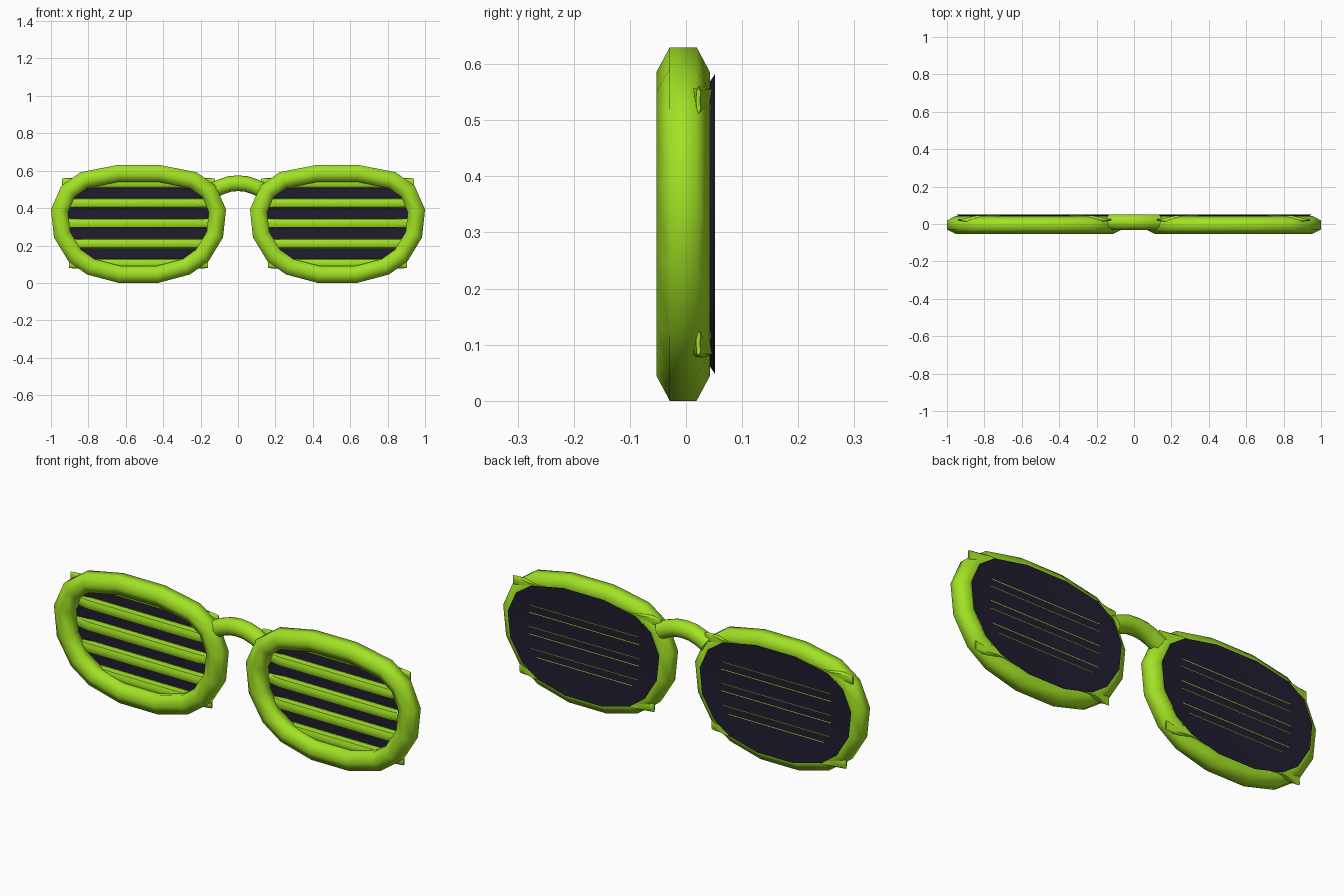
import bpy, bmesh, math
from mathutils import Vector

if "Cube" in bpy.data.objects:
    bpy.data.objects.remove(bpy.data.objects["Cube"])

def material(name, rgb):
    m = bpy.data.materials.new(name)
    m.diffuse_color = (*rgb, 1)
    m.use_nodes = True
    m.node_tree.nodes["Principled BSDF"].inputs["Base Color"].default_value = m.diffuse_color
    return m

GREEN = material("lime green", (0.36, 0.76, 0.018))
DARK = material("dark tint", (0.014, 0.012, 0.028))
CX, CZ = 0.532, 0.315

def finish(name, bm, mat, angle):
    bmesh.ops.recalc_face_normals(bm, faces=bm.faces)
    me = bpy.data.meshes.new(name)
    bm.to_mesh(me)
    bm.free()
    ob = bpy.data.objects.new(name, me)
    bpy.context.collection.objects.link(ob)
    me.materials.append(mat)
    bpy.ops.object.select_all(action='DESELECT')
    ob.select_set(True)
    bpy.context.view_layer.objects.active = ob
    bpy.ops.object.shade_smooth_by_angle(angle=math.radians(angle))
    return ob

def loft(bm, loops, closed=False, caps=True):
    """Skin a list of equal-length point loops."""
    rows = [[bm.verts.new(p) for p in lp] for lp in loops]
    n = len(rows[0])
    pairs = list(zip(rows, rows[1:])) + ([(rows[-1], rows[0])] if closed else [])
    for a, b in pairs:
        for i in range(n):
            j = (i + 1) % n
            bm.faces.new((a[i], a[j], b[j], b[i]))
    if caps and not closed:
        bm.faces.new(rows[0])
        bm.faces.new(rows[-1])
    return rows

# half outline of the frame (x offset from its centre, z), mirrored to 16 points
half = [(0.115, 0.63), (0.31, 0.592), (0.412, 0.52), (0.468, 0.393),
        (0.452, 0.243), (0.374, 0.115), (0.275, 0.045), (0.105, 0.0)]
outline = [Vector(p) for p in half] + [Vector((-x, z)) for x, z in reversed(half)]

def inset(d):
    pts, n = [], len(outline)
    for i, p in enumerate(outline):
        e1 = (p - outline[i - 1]).normalized()
        e2 = (outline[(i + 1) % n] - p).normalized()
        n1, n2 = Vector((e1.y, -e1.x)), Vector((e2.y, -e2.x))
        m = (n1 + n2).normalized()
        pts.append(p + m * d / m.dot(n1))
    return pts

def ring(d, y, cx):
    return [(cx + p.x, y, p.y) for p in inset(d)]

# slat cross-section (y, z): rounded front, slightly hollow back
section = [(0.0245, 0.020), (0.006, 0.0265), (-0.018, 0.022), (-0.025, 0.008),
           (-0.025, -0.008), (-0.018, -0.022), (0.006, -0.0265), (0.0245, -0.020),
           (0.021, 0)]

for side, s in (("left", -1), ("right", 1)):
    cx = s * CX
    # hexagonal tube around the lens
    bm = bmesh.new()
    loft(bm, [ring(d, y - 0.005, cx) for d, y in
              ((0, -0.024), (0, 0.024), (0.045, 0.048),
               (0.090, 0.024), (0.090, -0.024), (0.045, -0.048))], closed=True)
    finish(side + "_frame", bm, GREEN, 65)

    # thin, slightly dished lens on the back
    bm = bmesh.new()
    loft(bm, [ring(0.13, 0.040, cx), ring(0.062, 0.042, cx),
              ring(0.047, 0.052, cx), ring(0.13, 0.046, cx)])
    finish(side + "_lens", bm, DARK, 30)

    # shutter slats with flattened tips, the outer two poke through the frame
    for k, hw in enumerate((0.372, 0.40, 0.41, 0.41, 0.41)):
        z = 0.103 + 0.108 * k
        bm = bmesh.new()
        loops = []
        for x, fy, fz in ((-hw, 0.15, 0.85), (0.02 - hw, 0.2, 0.95), (-hw * 0.74, 1, 1),
                          (hw * 0.74, 1, 1), (hw - 0.02, 0.2, 0.95), (hw, 0.15, 0.85)):
            loops.append([(cx + x, 0.022 + fy * v, z + fz * w) for v, w in section])
        loft(bm, loops)
        finish("%s_slat_%d" % (side, k + 1), bm, GREEN, 50)

# arched bridge tube between the frames
bm = bmesh.new()
path = [(-0.128, 0.495), (-0.09, 0.514), (-0.045, 0.529), (0, 0.533),
        (0.045, 0.529), (0.09, 0.514), (0.128, 0.495)]
loops = []
for x, z in path:
    t = -x * 4.2          # lean of the cross-section along the arch
    loops.append([(x - math.sin(t) * 0.042 * math.sin(a), 0.010 + 0.042 * math.cos(a),
                   z + math.cos(t) * 0.042 * math.sin(a))
                  for a in (math.tau * i / 12 for i in range(12))])
loft(bm, loops)
finish("bridge", bm, GREEN, 50)
